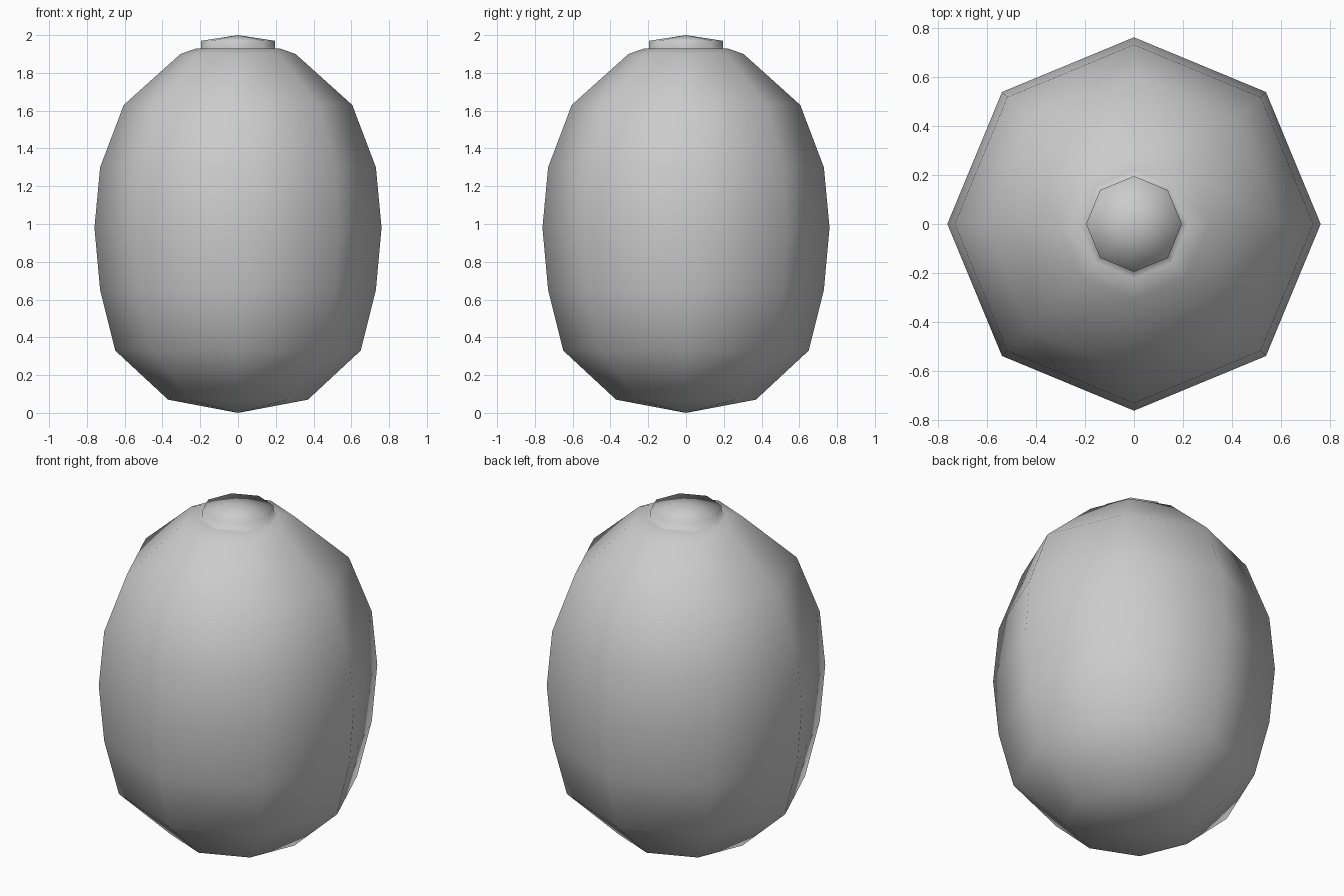
import bpy, bmesh
from math import sin, cos, tau

if "Cube" in bpy.data.objects:
    bpy.data.objects.remove(bpy.data.objects["Cube"])

SIDES = 8

def lathe(name, profile, bottom, top):
    """Spin (radius, z) points into an eight-sided solid with pole points."""
    bm = bmesh.new()
    rings = []
    for r, z in profile:
        rings.append([bm.verts.new((r * cos(tau * i / SIDES), r * sin(tau * i / SIDES), z))
                      for i in range(SIDES)])
    for a, b in zip(rings, rings[1:]):
        for i in range(SIDES):
            j = (i + 1) % SIDES
            bm.faces.new((a[i], a[j], b[j], b[i]))
    low = bm.verts.new((0, 0, bottom))
    high = bm.verts.new((0, 0, top))
    for i in range(SIDES):
        j = (i + 1) % SIDES
        bm.faces.new((rings[0][j], rings[0][i], low))
        bm.faces.new((rings[-1][i], rings[-1][j], high))
    for f in bm.faces:
        f.smooth = True
    mesh = bpy.data.meshes.new(name)
    bm.to_mesh(mesh)
    bm.free()
    ob = bpy.data.objects.new(name, mesh)
    bpy.context.collection.objects.link(ob)
    return ob

# Rounded barrel-like body with a small flat shoulder, and the shallow cap
# rising from it in one continuous surface
lathe("body_with_cap", [
    (0.37, 0.07), (0.65, 0.33), (0.73, 0.65), (0.76, 0.98), (0.73, 1.30),
    (0.605, 1.63), (0.305, 1.90), (0.22, 1.93),
    (0.195, 1.93), (0.195, 1.97),
], 0.0, 2.0)
